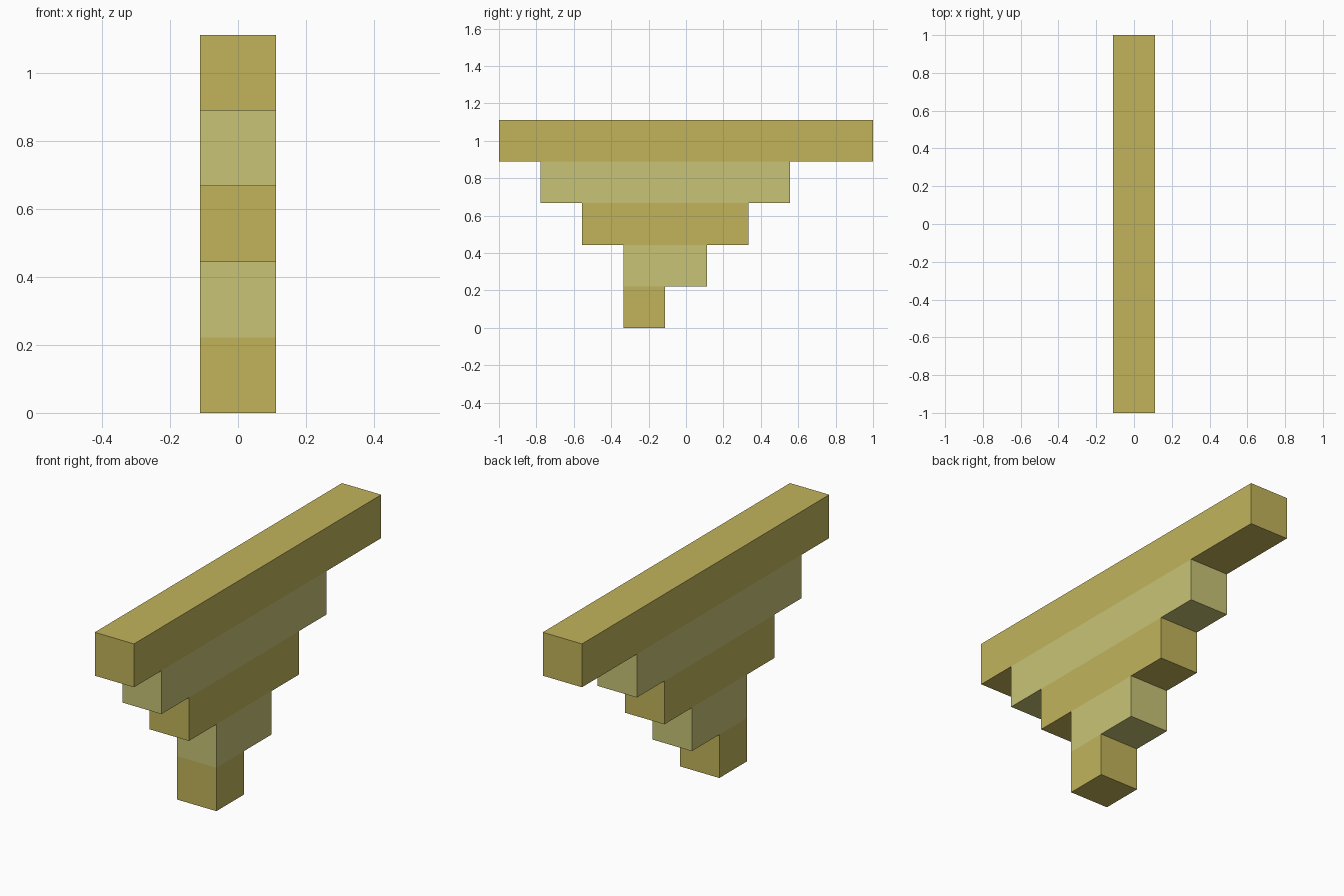
import bpy
import bmesh
from mathutils import Matrix, Vector

if "Cube" in bpy.data.objects:
    bpy.data.objects.remove(bpy.data.objects["Cube"])

U = 2 / 9  # one block


def material(name, rgb):
    mat = bpy.data.materials.new(name)
    mat.diffuse_color = (*rgb, 1)
    mat.use_nodes = True
    mat.node_tree.nodes["Principled BSDF"].inputs["Base Color"].default_value = mat.diffuse_color
    return mat


dark = material("ochre", (0.539, 0.456, 0.105))
light = material("pale_olive", (0.578, 0.552, 0.181))


def beam(name, level, y0, y1, mat):
    """Square beam along y, sitting on the given level (block units)."""
    bm = bmesh.new()
    size = Matrix.Diagonal((U, (y1 - y0) * U, U, 1))
    centre = Vector((0, (y0 + y1) / 2 * U, (level + 0.5) * U))
    bmesh.ops.create_cube(bm, size=1, matrix=Matrix.Translation(centre) @ size)
    mesh = bpy.data.meshes.new(name)
    bm.to_mesh(mesh)
    bm.free()
    mesh.materials.append(mat)
    bpy.context.collection.objects.link(bpy.data.objects.new(name, mesh))


# Stepped layers from the foot up, in alternating colours
layers = [
    ("foot_block", -1.5, -0.5),
    ("lower_beam", -1.5, 0.5),
    ("middle_beam", -2.5, 1.5),
    ("upper_beam", -3.5, 2.5),
    ("top_beam", -4.5, 4.5),
]
for i, (name, y0, y1) in enumerate(layers):
    beam(name, i, y0, y1, light if i % 2 else dark)
